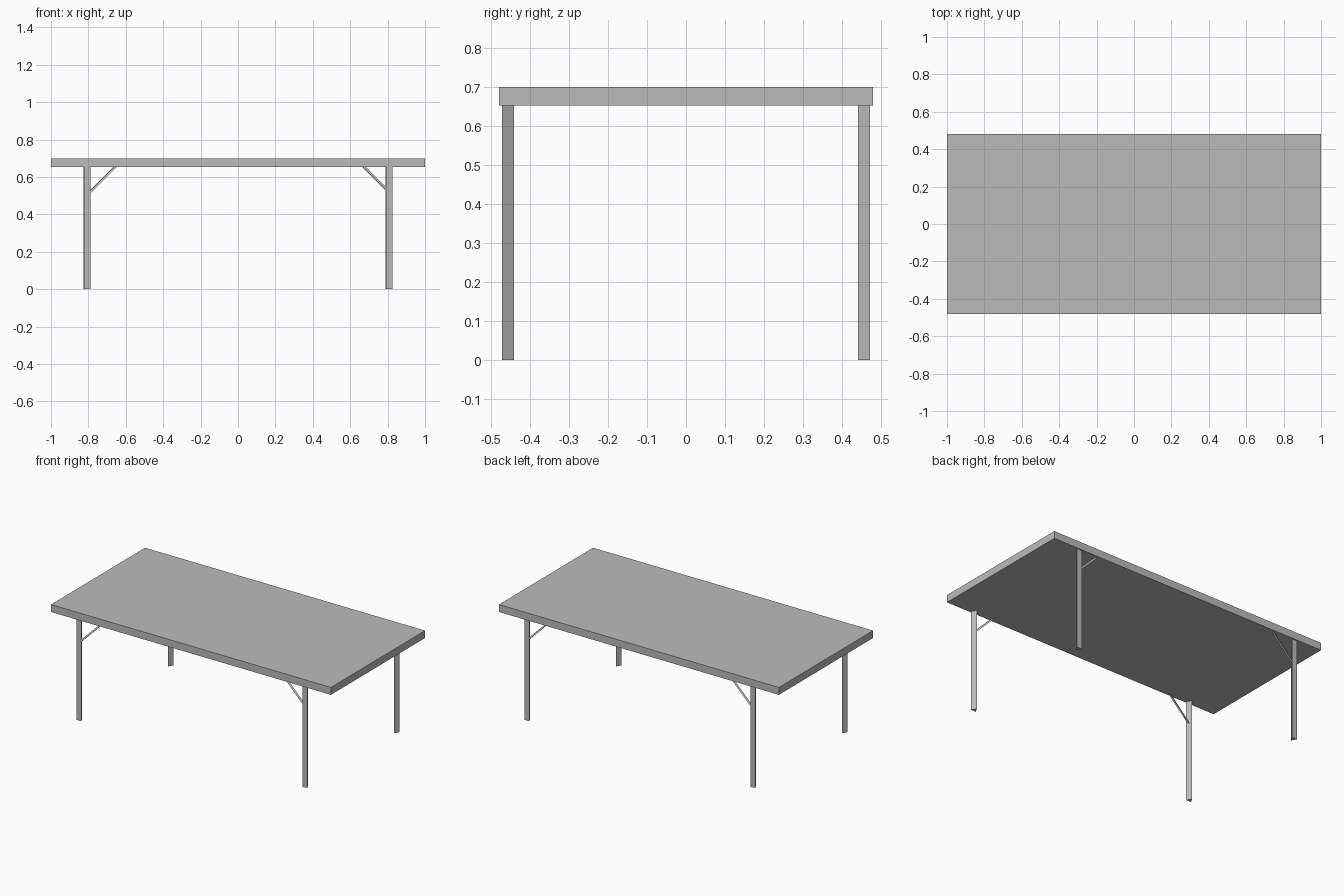
import bpy
import math
from mathutils import Vector

cube = bpy.data.objects.get("Cube")
if cube:
    bpy.data.objects.remove(cube, do_unlink=True)

# Single grey finish
grey = bpy.data.materials.new("grey")
grey.use_nodes = True
colour = (0.5, 0.5, 0.5, 1)
grey.diffuse_color = colour
grey.node_tree.nodes["Principled BSDF"].inputs["Base Color"].default_value = colour

TOP, UNDER = 0.70, 0.652


def finish(name):
    obj = bpy.context.object
    obj.name = name
    obj.data.materials.append(grey)
    return obj


def triangular_rod(name, start, end, side, turn=0.0):
    """Three-sided rod between two points."""
    start, end = Vector(start), Vector(end)
    axis = end - start
    bpy.ops.mesh.primitive_cylinder_add(
        vertices=3, radius=side / math.sqrt(3), depth=axis.length,
        location=(start + end) / 2)
    rod = finish(name)
    if abs(axis.x) > 0.001:
        rod.rotation_euler = axis.to_track_quat("Z", "Y").to_euler()
    else:
        rod.rotation_euler.z = turn
    return rod


# Table top
bpy.ops.mesh.primitive_cube_add(size=1, location=(0, 0, (TOP + UNDER) / 2))
top = finish("table_top")
top.scale = (2, 0.96, TOP - UNDER)

# Legs with a flat face outward, each with a slanted brace toward the middle
LEG_SIDE = 0.036
for y_sign, depth_name in ((-1, "front"), (1, "back")):
    for x_sign, side_name in ((-1, "right"), (1, "left")):
        x = 0.807 * x_sign - 0.0015 * y_sign
        # centroid sits a third of the height in from the outer face
        y = y_sign * (0.472 - LEG_SIDE / math.sqrt(12))
        turn = 0 if y_sign < 0 else math.pi
        triangular_rod(f"{depth_name}_{side_name}_leg",
                       (x, y, 0), (x, y, UNDER), LEG_SIDE, turn)
        drop = 0.15 if x_sign < 0 else 0.135
        triangular_rod(f"{depth_name}_{side_name}_brace",
                       (x, y, UNDER - drop),
                       (x - x_sign * (drop + 0.005), y, UNDER + 0.005), 0.012)
